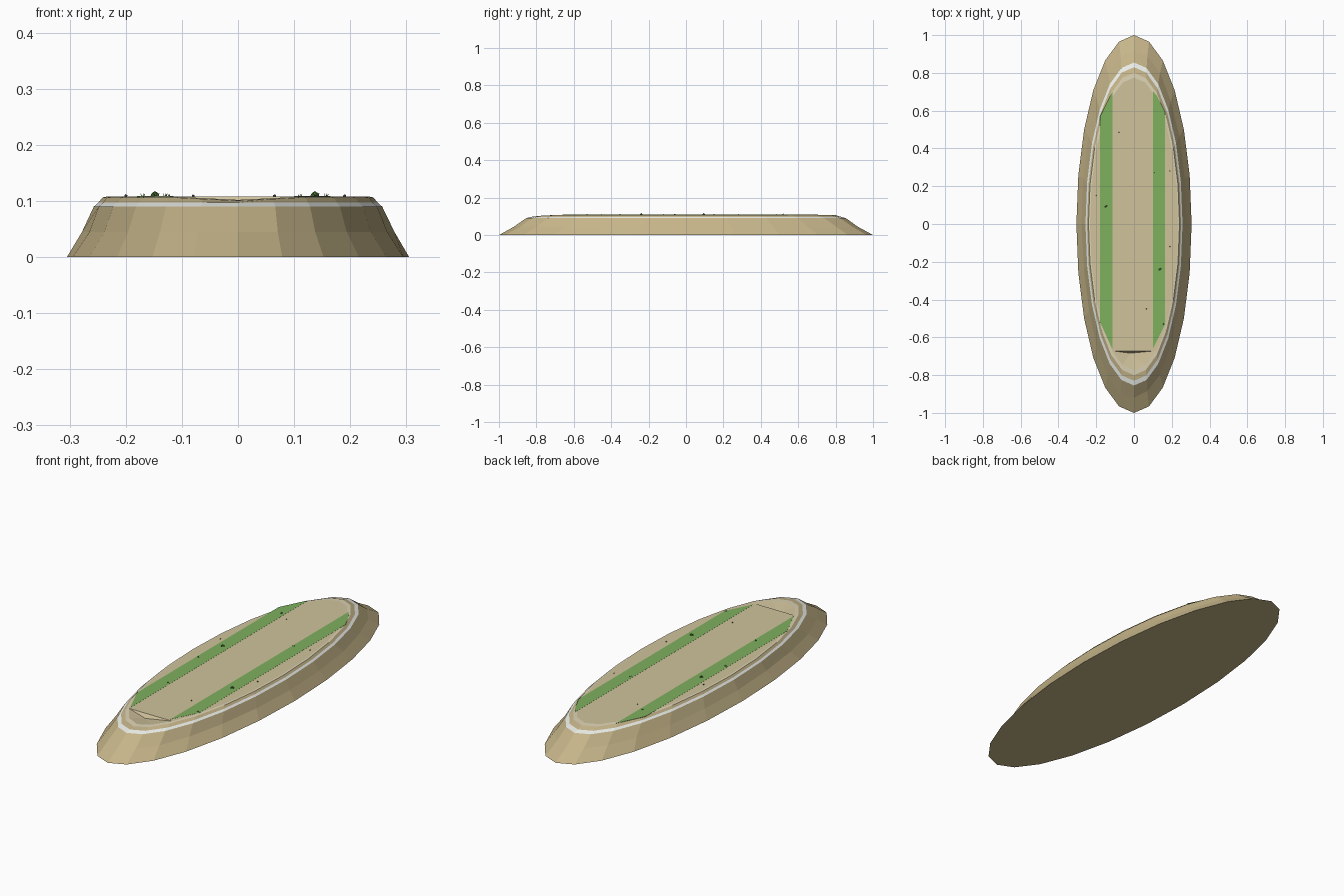
import bpy, bmesh, math, random

if "Cube" in bpy.data.objects:
    bpy.data.objects.remove(bpy.data.objects["Cube"])

random.seed(4)
N = 24


def material(name, rgb):
    m = bpy.data.materials.new(name)
    m.diffuse_color = (*rgb, 1)
    m.use_nodes = True
    m.node_tree.nodes["Principled BSDF"].inputs["Base Color"].default_value = m.diffuse_color
    return m


SAND = material("sand", (0.56, 0.46, 0.25))
TOP = material("pale_sand", (0.63, 0.54, 0.33))
CREAM = material("cream", (0.72, 0.65, 0.46))
WHITE = material("surf_white", (0.85, 0.87, 0.83))
GREEN = material("grass", (0.21, 0.44, 0.11))
LEAF = material("leaf", (0.10, 0.24, 0.05))
STONE = material("stone", (0.12, 0.11, 0.09))


def finish(name, bm, mats, recalc=True):
    if recalc:
        bmesh.ops.recalc_face_normals(bm, faces=bm.faces[:])
    me = bpy.data.meshes.new(name)
    bm.to_mesh(me)
    bm.free()
    for m in mats:
        me.materials.append(m)
    ob = bpy.data.objects.new(name, me)
    bpy.context.collection.objects.link(ob)
    return ob


# Island: stacked 24-sided ellipses, with a shallow pit at the front of the top
rings_spec = [  # rx, ry, z, material of the band above
    (0.305, 1.00, 0.0, 0), (0.276, 0.925, 0.045, 0), (0.257, 0.855, 0.09, 2),
    (0.249, 0.83, 0.097, 0), (0.241, 0.80, 0.1065, 3), (0.233, 0.775, 0.108, 1)]
bm = bmesh.new()
rings = []
for k, (rx, ry, z, _) in enumerate(rings_spec):
    ring = []
    for i in range(N):
        a = 2 * math.pi * i / N
        dip = {0: 0.006, 1: 0.003, N - 1: 0.003}.get(i, 0) if k >= 4 else 0
        s = 1 + (random.uniform(-0.012, 0.012) if k == 1 else 0)
        ring.append(bm.verts.new((rx * math.sin(a) * s, -ry * math.cos(a) * s, z - dip)))
    rings.append(ring)
for k in range(len(rings) - 1):
    for i in range(N):
        j = (i + 1) % N
        f = bm.faces.new((rings[k][i], rings[k][j], rings[k + 1][j], rings[k + 1][i]))
        f.material_index = rings_spec[k][3]
bm.faces.new(rings[0][::-1])
rim = rings[-1]
bm.faces.new(rim[2:N - 1]).material_index = 1
# Pit: steep back wall and fan-shaped floor
pit = bm.verts.new((-0.02, -0.684, 0.090))
edge = [rim[i % N] for i in (N - 2, N - 1, 0, 1, 2)]
for a, b in zip(edge, edge[1:]):
    bm.faces.new((a, b, pit)).material_index = 1
bm.faces.new((rim[2], rim[N - 2], pit)).material_index = 1
# Back wall spans the same rim edge as the plateau
plateau = [f for f in bm.faces if len(f.verts) == N - 3]
bmesh.ops.delete(bm, geom=plateau, context='FACES_ONLY')
bm.faces.new(rim[2:N - 1]).material_index = 1
finish("island", bm, [SAND, TOP, WHITE, CREAM])


# Grass strips along both long sides
def strip(name, pts):
    bm = bmesh.new()
    f = bm.faces.new([bm.verts.new((x, y, 0.1085)) for x, y in pts])
    bmesh.ops.extrude_face_region(bm, geom=[f])
    for v in list(f.verts):
        v.co.z = 0.1075
    finish(name, bm, [GREEN])


strip("grass_strip_left", [(-0.18, -0.52), (-0.115, -0.66), (-0.115, 0.70), (-0.135, 0.66), (-0.18, 0.57)])
strip("grass_strip_right", [(0.10, -0.66), (0.165, -0.53), (0.165, 0.59), (0.12, 0.68), (0.10, 0.705)])


# Bushes: clusters of low-poly leaf balls
def blob(bm, x, y, z, r):
    res = bmesh.ops.create_icosphere(bm, subdivisions=1, radius=r)
    for v in res["verts"]:
        v.co = v.co * random.uniform(0.85, 1.1)
        v.co.x += x
        v.co.y += y
        v.co.z += z


for n, (x, y) in enumerate([(-0.148, 0.095), (0.137, -0.24)]):
    bm = bmesh.new()
    for dx, dy, dz, r in [(0, 0, 0.005, 0.005), (0.004, 0.003, 0.003, 0.004), (-0.004, -0.003, 0.003, 0.004)]:
        blob(bm, x + dx, y + dy, 0.108 + dz, r)
    finish(f"bush_{n + 1}", bm, [LEAF])

# Scattered pebbles and grass tufts
for n, (x, y) in enumerate([(-0.08, 0.485), (0.065, -0.45), (0.19, 0.28), (-0.20, 0.15), (0.19, -0.12)]):
    bm = bmesh.new()
    blob(bm, x, y, 0.109, 0.003)
    finish(f"pebble_{n + 1}", bm, [STONE])
for n, (x, y) in enumerate([(-0.13, 0.52), (0.11, 0.27), (-0.17, -0.06), (-0.125, -0.355), (0.157, -0.53)]):
    bm = bmesh.new()
    for k in range(5):
        a = k * math.tau / 5
        res = bmesh.ops.create_cone(bm, segments=3, radius1=0.0012, radius2=0, depth=0.006, cap_ends=True)
        for v in res["verts"]:
            lean = 1.5 if v.co.z > 0 else 0.7
            v.co.x += x + 0.003 * lean * math.cos(a)
            v.co.y += y + 0.003 * lean * math.sin(a)
            v.co.z += 0.111
    finish(f"grass_tuft_{n + 1}", bm, [LEAF])
